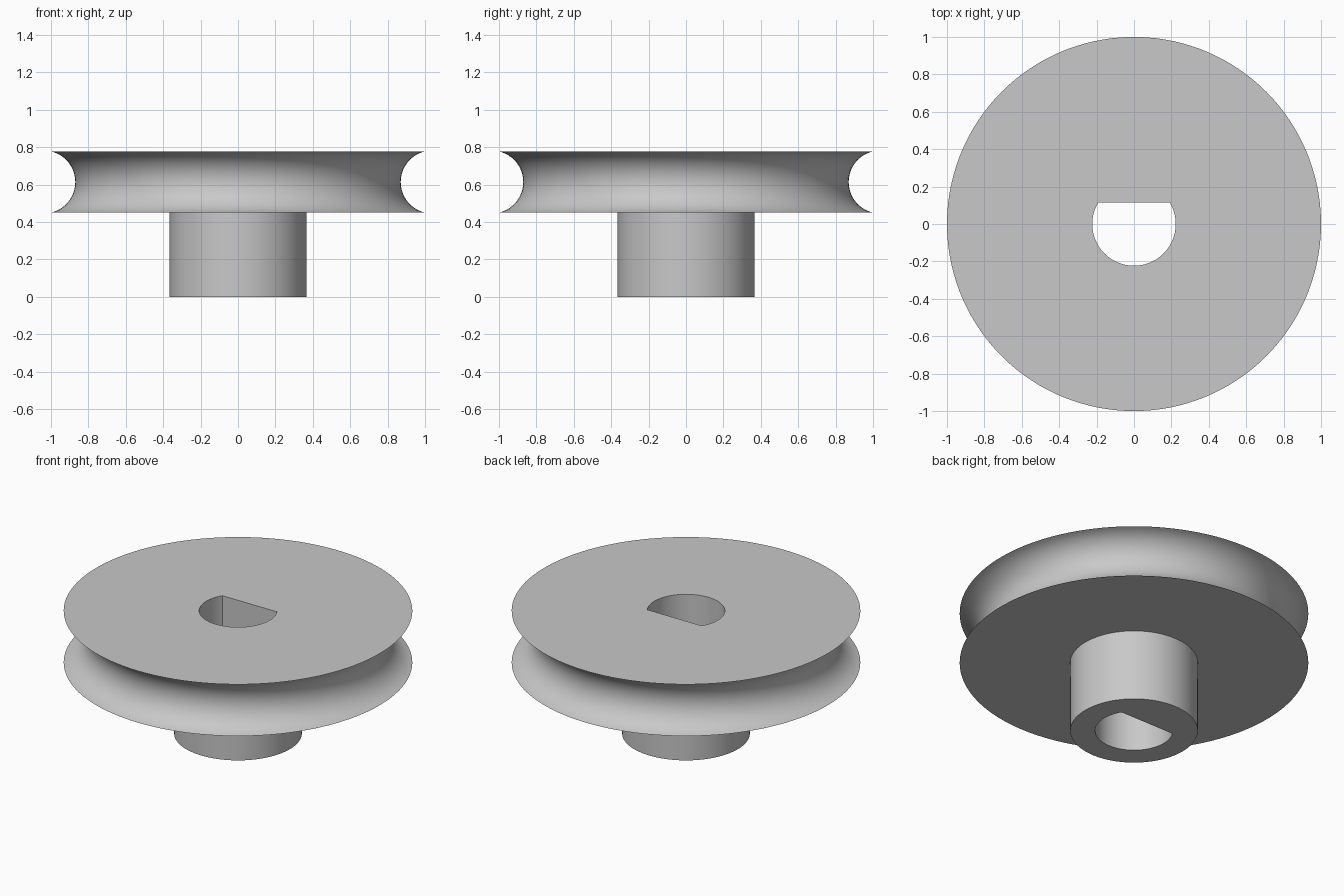
import bpy, bmesh
from math import asin, sin, cos, pi, sqrt, radians

cube = bpy.data.objects.get("Cube")
if cube:
    bpy.data.objects.remove(cube, do_unlink=True)

# Main dimensions
RIM, NECK, HUB, BORE, FLAT = 1.0, 0.87, 0.366, 0.223, 0.116
Z_LOW, Z_TOP = 0.45, 0.777

# One grey material
grey = bpy.data.materials.new("plain grey")
grey.use_nodes = True
colour = (0.58, 0.58, 0.58, 1)
grey.diffuse_color = colour
grey.node_tree.nodes["Principled BSDF"].inputs["Base Color"].default_value = colour

# Directions around the axis, with exact ones at both corners of the flat
corner = asin(FLAT / BORE)
ARC, CHORD = 88, 43
angles = [pi - corner + (pi + 2 * corner) * i / ARC for i in range(ARC)]
angles += [corner + (pi - 2 * corner) * i / CHORD for i in range(CHORD)]


def bore_radius(a):
    """Distance from the axis to the D-shaped bore wall."""
    return min(BORE, FLAT / sin(a)) if sin(a) > 0 else BORE


# Rope groove: a circular arc between the two rim edges
half = (Z_TOP - Z_LOW) / 2
depth = RIM - NECK
arc_r = (half ** 2 + depth ** 2) / (2 * depth)
centre_r, centre_z = NECK + arc_r, Z_LOW + half
sweep = asin(half / arc_r)
STEPS = 24
groove = []
for i in range(STEPS + 1):
    t = sweep * (2 * i / STEPS - 1)
    groove.append((centre_r - arc_r * cos(t), centre_z + arc_r * sin(t)))

# Closed cross-section: None marks the bore wall
profile = [(None, 0), (HUB, 0), (HUB, Z_LOW)] + groove + [(None, Z_TOP)]

bm = bmesh.new()
rings = []
for r, z in profile:
    radii = [bore_radius(a) if r is None else r for a in angles]
    rings.append([bm.verts.new((d * cos(a), d * sin(a), z))
                  for d, a in zip(radii, angles)])
n = len(angles)
for k, low in enumerate(rings):
    high = rings[(k + 1) % len(rings)]
    for i in range(n):
        j = (i + 1) % n
        bm.faces.new((low[i], low[j], high[j], high[i]))
bmesh.ops.recalc_face_normals(bm, faces=bm.faces)

mesh = bpy.data.meshes.new("grooved_wheel_with_hub")
bm.to_mesh(mesh)
bm.free()
mesh.materials.append(grey)
wheel = bpy.data.objects.new("grooved_wheel_with_hub", mesh)
bpy.context.collection.objects.link(wheel)

# Smooth groove and hub, crisp rims and bore corners
bpy.ops.object.select_all(action="DESELECT")
wheel.select_set(True)
bpy.context.view_layer.objects.active = wheel
bpy.ops.object.shade_smooth_by_angle(angle=radians(30))
